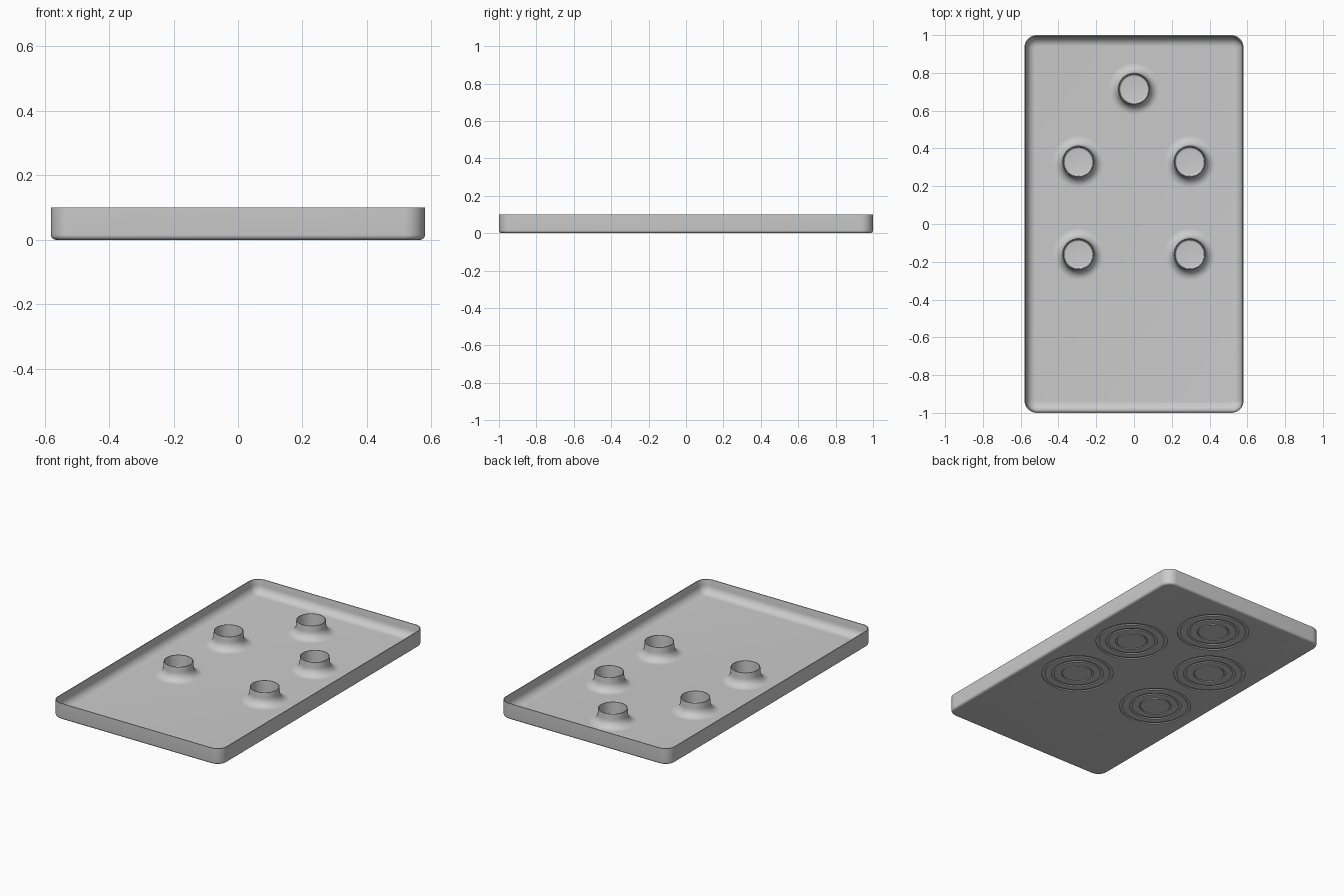
import bpy, bmesh
from math import sin, cos, pi, radians

cube = bpy.data.objects.get("Cube")
if cube:
    bpy.data.objects.remove(cube, do_unlink=True)

grey = bpy.data.materials.new("plain grey")
grey.use_nodes = True
grey.diffuse_color = (0.6, 0.6, 0.6, 1)
grey.node_tree.nodes["Principled BSDF"].inputs["Base Color"].default_value = (0.6, 0.6, 0.6, 1)

HALF_X, HALF_Y, HEIGHT, FLOOR = 0.58, 1.0, 0.1, 0.018


def arc(cx, cz, radius, start, end, steps):
    """Points of an arc, as (offset, height) pairs; angles in degrees."""
    angles = [radians(start + (end - start) * i / steps) for i in range(steps + 1)]
    return [(cx + radius * cos(a), cz + radius * sin(a)) for a in angles]


def loft(name, rings, closed=False):
    """Join rings of equal length; cap both ends, or close into a torus."""
    bm = bmesh.new()
    loops = [[bm.verts.new(p) for p in ring] for ring in rings]
    pairs = list(zip(loops, loops[1:] + loops[:1])) if closed else list(zip(loops, loops[1:]))
    for low, high in pairs:
        for i in range(len(low)):
            j = (i + 1) % len(low)
            bm.faces.new((low[i], low[j], high[j], high[i]))
    if not closed:
        bm.faces.new(loops[0][::-1])
        bm.faces.new(loops[-1])
    bmesh.ops.recalc_face_normals(bm, faces=bm.faces)
    mesh = bpy.data.meshes.new(name)
    bm.to_mesh(mesh)
    bm.free()
    obj = bpy.data.objects.new(name, mesh)
    bpy.context.collection.objects.link(obj)
    mesh.materials.append(grey)
    return obj


def smooth(obj):
    bpy.ops.object.select_all(action='DESELECT')
    obj.select_set(True)
    bpy.context.view_layer.objects.active = obj
    bpy.ops.object.shade_smooth_by_angle(angle=radians(35))


def rounded_rect(inset, z):
    """Rounded rectangle ring, moved in from the outer edge."""
    r = max(0.065 - inset, 0.012)
    cx, cy = HALF_X - inset - r, HALF_Y - inset - r
    corners = [(cx, cy, 0), (-cx, cy, 90), (-cx, -cy, 180), (cx, -cy, 270)]
    return [(x, y, z) for sx, sy, a in corners for x, y in arc(sx, sy, r, a, a + 90, 10)]


def circle_ring(x, y, r, z, sides=64):
    return [(x + r * cos(2 * pi * i / sides), y + r * sin(2 * pi * i / sides), z)
            for i in range(sides)]


def revolve(name, x, y, profile, closed=False):
    return loft(name, [circle_ring(x, y, r, z) for r, z in profile], closed)


# Tray: rounded foot, upright wall, thin rim, coved inside down to the floor
wall = (arc(0.015, 0.015, 0.015, 270, 180, 6) + [(0, HEIGHT), (0.005, HEIGHT)]
        + arc(0.06, FLOOR + 0.05, 0.05, 180, 270, 10))
tray = loft("tray", [rounded_rect(inset, z) for inset, z in wall])

# Five cup positions: two mirrored pairs and one at the back
spots = [(s * 0.295, y) for y in (-0.16, 0.33) for s in (-1, 1)] + [(0, 0.715)]

# Concentric grooves cut into the underside below each cup
for x, y in spots:
    for inner, outer in ((0.086, 0.093), (0.135, 0.15), (0.19, 0.207)):
        section = [(inner, -0.01), (outer, -0.01), (outer, 0.006), (inner, 0.006)]
        cutter = revolve("groove_cutter", x, y, section, closed=True)
        cutter.hide_render = True
        cut = tray.modifiers.new("groove", 'BOOLEAN')
        cut.operation, cut.object, cut.solver = 'DIFFERENCE', cutter, 'EXACT'
        bpy.context.view_layer.objects.active = tray
        bpy.ops.object.modifier_apply(modifier=cut.name)
        bpy.data.objects.remove(cutter, do_unlink=True)
smooth(tray)

# Cups: flared foot, upright collar, thin rim and a hollow with a flat base
flare = arc(0.135, FLOOR + 0.05, 0.05, 270, 180, 10)
cup_profile = ([(0.135, FLOOR - 0.004)] + flare + [(0.083, HEIGHT), (0.079, HEIGHT)]
               + [(0.077, FLOOR + 0.018)] + arc(0.067, FLOOR + 0.012, 0.01, 0, -90, 5))
for i, (x, y) in enumerate(spots):
    smooth(revolve(f"cup_{i + 1}", x, y, cup_profile))
